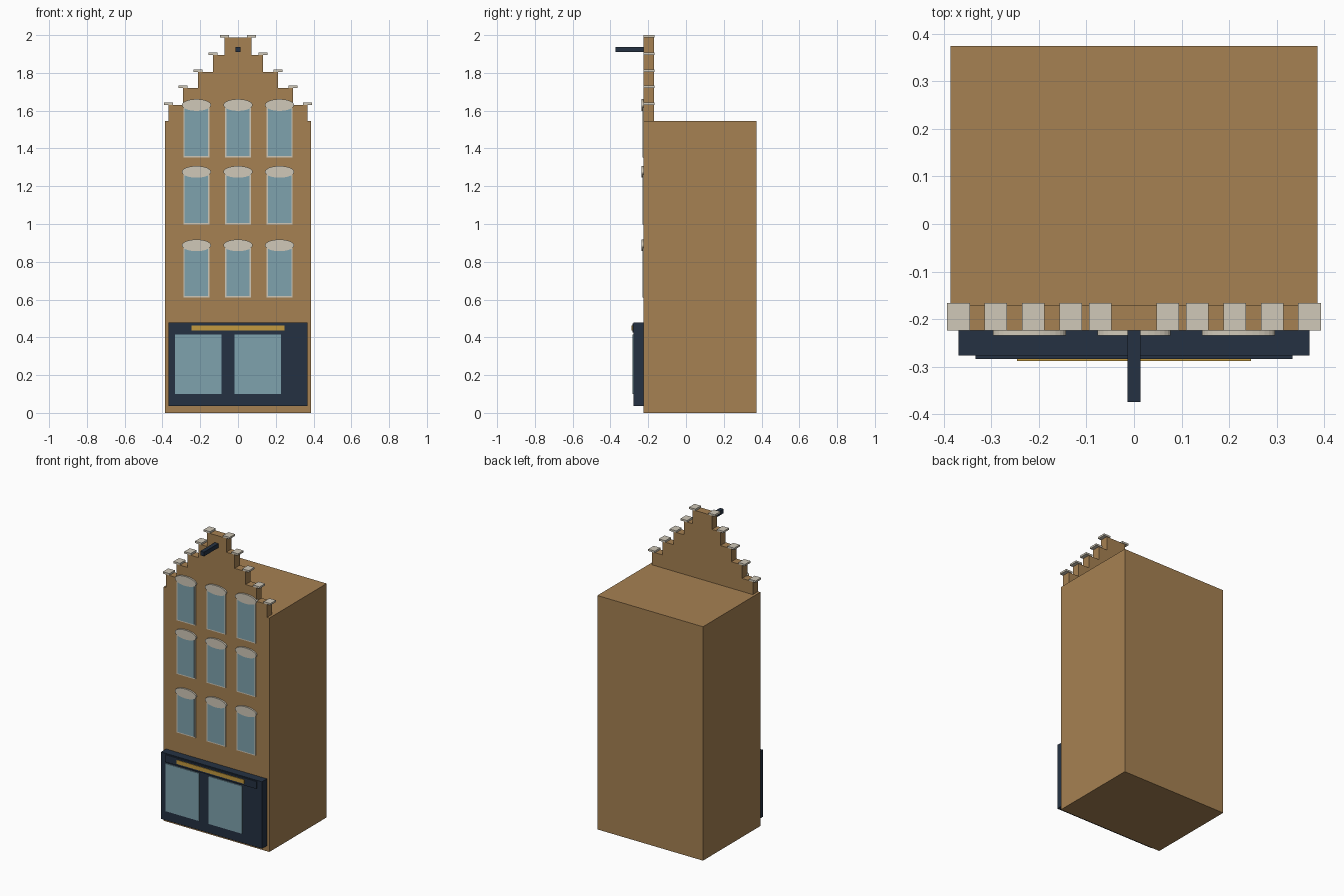
import bpy, bmesh, math

if "Cube" in bpy.data.objects:
    bpy.data.objects.remove(bpy.data.objects["Cube"])


def material(name, rgb):
    m = bpy.data.materials.new(name)
    m.diffuse_color = (*rgb, 1)
    m.use_nodes = True
    m.node_tree.nodes["Principled BSDF"].inputs["Base Color"].default_value = m.diffuse_color
    return m


BRICK = material("brick", (0.38, 0.22, 0.085))
STONE = material("stone", (0.63, 0.58, 0.48))
GLASS = material("glass", (0.21, 0.36, 0.42))
DARK = material("dark_paint", (0.018, 0.031, 0.055))
GOLD = material("gold", (0.54, 0.32, 0.05))
FRONT = -0.224  # plane of the facade


def prism(name, outline, y0, y1, mat):
    """Extrude an (x, z) outline from y0 to y1."""
    bm = bmesh.new()
    face = bm.faces.new([bm.verts.new((x, y0, z)) for x, z in outline])
    ext = bmesh.ops.extrude_face_region(bm, geom=[face])
    verts = [v for v in ext["geom"] if isinstance(v, bmesh.types.BMVert)]
    bmesh.ops.translate(bm, vec=(0, y1 - y0, 0), verts=verts)
    bmesh.ops.recalc_face_normals(bm, faces=bm.faces)
    me = bpy.data.meshes.new(name)
    bm.to_mesh(me)
    bm.free()
    me.materials.append(mat)
    ob = bpy.data.objects.new(name, me)
    bpy.context.collection.objects.link(ob)
    return ob


def box(name, x0, x1, y0, y1, z0, z1, mat):
    return prism(name, [(x0, z0), (x1, z0), (x1, z1), (x0, z1)], y0, y1, mat)


# Main block
box("house_body", -0.386, 0.386, FRONT, 0.374, 0, 1.545, BRICK)

# Stepped gable: (half width, top height) of each step
steps = [(0.369, 1.631), (0.291, 1.72), (0.212, 1.806), (0.133, 1.896), (0.071, 1.988)]
right = []
z = 1.545
for w, top in steps:
    right += [(w, z), (w, top)]
    z = top
prism("stepped_gable", right + [(-x, h) for x, h in reversed(right)],
      FRONT, -0.17, BRICK)

# Coping stones on the step corners
for w, top in steps:
    for s in (-1, 1):
        box("coping_stone", s * w - 0.024, s * w + 0.024,
            FRONT, -0.166, top, top + 0.012, STONE)

# Upper windows with oval stone heads
for sill, crown in [(0.611, 0.918), (0.998, 1.307), (1.352, 1.661)]:
    for cx in (-0.22, 0, 0.22):
        mid = crown - 0.031
        box("window_frame", cx - 0.069, cx + 0.069, FRONT - 0.005, FRONT + 0.01,
            sill, mid, STONE)
        box("window_glass", cx - 0.062, cx + 0.062, FRONT - 0.007, FRONT + 0.01,
            sill + 0.007, mid - 0.005, GLASS)
        oval = [(cx + 0.077 * math.cos(a), mid + 0.031 * math.sin(a))
                for a in (2 * math.pi * i / 32 for i in range(32))]
        prism("window_head", oval, FRONT - 0.011, FRONT + 0.01, STONE)

# Shopfront with fascia, sign strip and display windows
box("shopfront", -0.369, 0.369, -0.277, FRONT + 0.01, 0.037, 0.479, DARK)
box("shop_fascia", -0.333, 0.333, -0.284, -0.27, 0.425, 0.474, DARK)
box("sign_strip", -0.246, 0.246, -0.288, -0.28, 0.437, 0.463, GOLD)
for x0, x1 in [(-0.333, -0.088), (-0.018, 0.228)]:
    box("display_window", x0, x1, -0.283, -0.27, 0.10, 0.415, GLASS)

# Hoisting beam
box("hoist_beam", -0.0135, 0.0135, -0.374, FRONT + 0.02, 1.91, 1.938, DARK)
